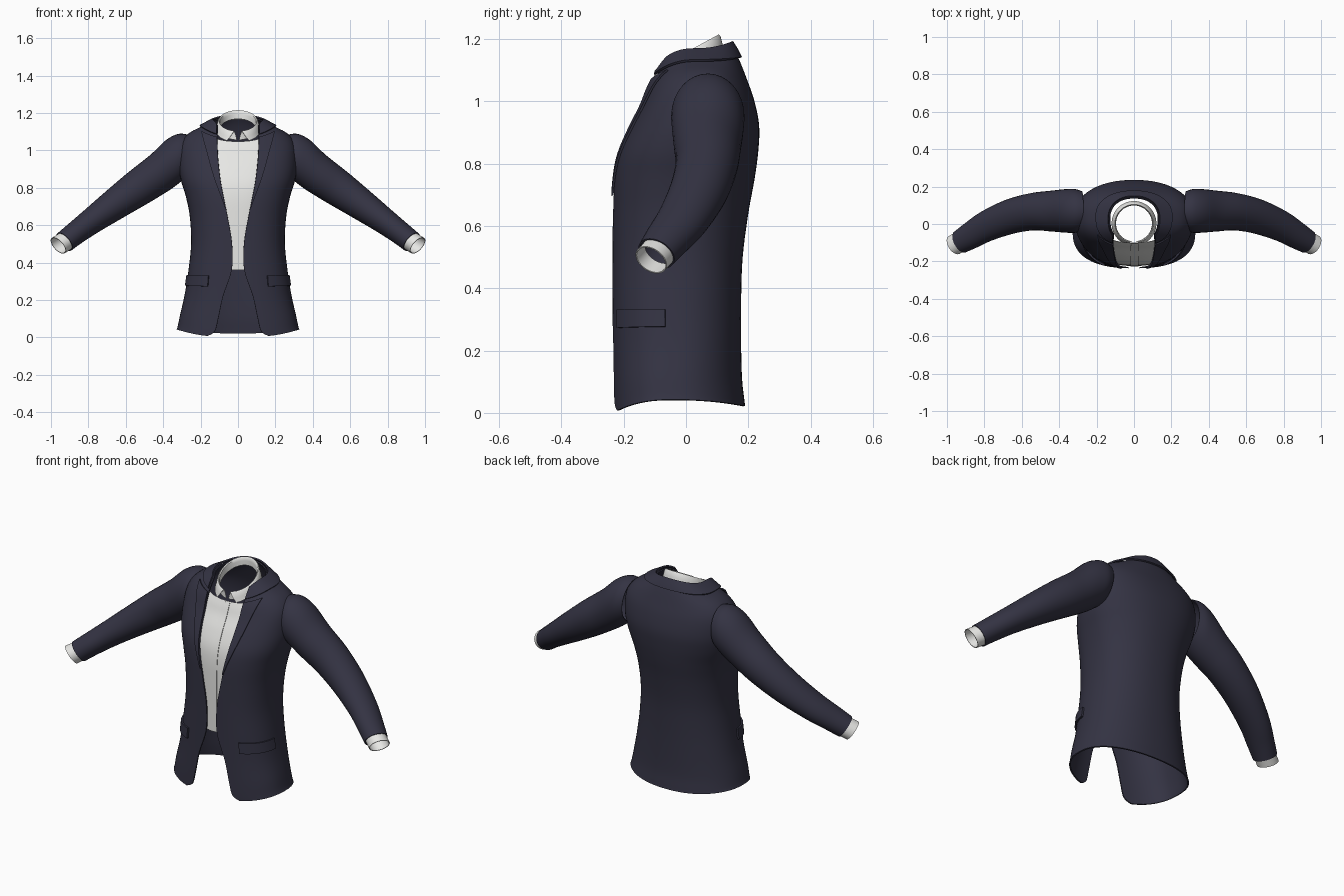
import bpy, math
from mathutils import Vector

if "Cube" in bpy.data.objects:
    bpy.data.objects.remove(bpy.data.objects["Cube"])


def material(name, rgb):
    m = bpy.data.materials.new(name)
    m.diffuse_color = (*rgb, 1)
    m.use_nodes = True
    m.node_tree.nodes["Principled BSDF"].inputs["Base Color"].default_value = m.diffuse_color
    return m


NAVY = material("navy cloth", (0.034, 0.033, 0.056))
WHITE = material("white cotton", (0.80, 0.80, 0.78))

# Torso rings: half width, front y, back y, z at front / side / back, front gap, centre y
TORSO = [
    (.328, -.236, .190, .000, .043, .022, .165, -.04),
    (.322, -.237, .187, .030, .062, .045, .125, -.04),
    (.310, -.237, .180, .100, .120, .110, .106, -.04),
    (.285, -.237, .177, .220, .230, .220, .080, -.03),
    (.265, -.237, .177, .360, .360, .360, .034, -.03),
    (.251, -.237, .182, .500, .500, .500, .032, -.02),
    (.257, -.236, .200, .640, .640, .640, .055, -.01),
    (.278, -.232, .220, .750, .750, .750, .077, .00),
    (.305, -.218, .232, .830, .840, .840, .092, .02),
    (.318, -.185, .235, .910, .930, .920, .102, .04),
    (.308, -.148, .220, .980, 1.03, 1.00, .108, .05),
    (.265, -.128, .196, 1.03, 1.09, 1.07, .110, .05),
    (.190, -.110, .168, 1.07, 1.13, 1.14, .110, .04),
    (.130, -.100, .142, 1.09, 1.162, 1.185, .108, .03),
]


def spline(rows, t):
    """Smooth interpolation between table rows."""
    i = min(int(t), len(rows) - 2)
    f = t - i
    p = [rows[max(0, min(len(rows) - 1, i + k))] for k in (-1, 0, 1, 2)]
    return [b + .5 * f * (c - a + f * (2 * a - 5 * b + 4 * c - d + f * (3 * (b - c) + d - a)))
            for a, b, c, d in zip(*p)]


def phi_at(t, x):
    """Angle from the front centre at which the torso reaches x."""
    a = spline(TORSO, t)[0]
    return math.copysign(math.asin(min(1, abs(x) / a) ** 1.25), x)


def torso(t, phi, off=0):
    a, yf, yb, zf, zs, zb, w, yc = spline(TORSO, t)
    s, c = math.sin(phi), math.cos(phi)
    front = c > 0
    e = 2 / 2.5 if front else 2 / 2.2
    x = math.copysign(abs(s) ** e, s) * (a + off)
    k = abs(c) ** e
    y = yc + k * ((yf - off - yc) if front else (yb + off - yc))
    z = zs + c * c * ((zf if front else zb) - zs)
    return (x, y, z + off * max(0, min(1, (t - 9) / 3)))


def steps(a, b, n):
    return [a + (b - a) * i / n for i in range(n + 1)]


def grid(name, rows, mat, wrap=False, mirror=False, thick=0.0):
    """Surface through rows of points, optionally mirrored and thickened inward."""
    n = len(rows[0])
    faces = []
    for r in range(len(rows) - 1):
        for c in range(n if wrap else n - 1):
            d = (c + 1) % n
            faces.append((r * n + c, r * n + d, (r + 1) * n + d, (r + 1) * n + c))
    me = bpy.data.meshes.new(name)
    me.from_pydata([tuple(p) for row in rows for p in row], [], faces)
    me.materials.append(mat)
    ob = bpy.data.objects.new(name, me)
    bpy.context.collection.objects.link(ob)
    bpy.ops.object.select_all(action='DESELECT')
    ob.select_set(True)
    bpy.context.view_layer.objects.active = ob
    if mirror:
        m = ob.modifiers.new("mirror", 'MIRROR')
        m.use_mirror_merge = False
        bpy.ops.object.modifier_apply(modifier="mirror")
    if thick:
        m = ob.modifiers.new("thickness", 'SOLIDIFY')
        m.thickness = thick
        m.offset = -1
        bpy.ops.object.modifier_apply(modifier="thickness")
    bpy.ops.object.shade_smooth_by_angle(angle=math.radians(40))
    return ob


# Jacket body, open at the front
rows = []
for t in steps(0, 13, 65):
    p0 = phi_at(t, spline(TORSO, t)[6])
    rows.append([torso(t, p) for p in steps(p0, 2 * math.pi - p0, 64)])
grid("jacket_body", rows, NAVY, thick=.007)

# Lapels, widening toward the notch
rows = []
for t in steps(6.5, 11.6, 30):
    w = spline(TORSO, t)[6]
    rows.append([torso(t, phi_at(t, x), .008) for x in steps(w - .002, w + .003 + .015 * (t - 6.5), 6)])
grid("lapel", rows, NAVY, mirror=True, thick=.007)

# Jacket collar around the neck
rows = []
for t in steps(11.9, 13, 8):
    p0 = phi_at(t, spline(TORSO, t)[6])
    rows.append([torso(t, p, .009) for p in steps(p0, 2 * math.pi - p0, 48)])
grid("jacket_collar", rows, NAVY, thick=.008)

# Pocket flaps
rows = [[torso(t, p, .009) for p in steps(.52, 1.46, 12)] for t in steps(3.38, 3.8, 4)]
grid("pocket_flap", rows, NAVY, mirror=True, thick=.009)

# Sleeve rings: top x, top z, bottom x, bottom z, centre y, half depth
SLEEVE = [
    (.270, 1.085, .285, .850, .070, .105),
    (.320, 1.088, .315, .825, .070, .117),
    (.385, 1.055, .355, .795, .070, .116),
    (.470, .975, .415, .757, .069, .109),
    (.590, .880, .490, .712, .066, .100),
    (.710, .778, .610, .643, .040, .093),
    (.830, .673, .740, .567, -.010, .083),
    (.910, .604, .830, .509, -.060, .073),
    (.966, .556, .890, .466, -.095, .064),
]
CUFF = [
    (.950, .560, .880, .480, -.085, .056),
    (.997, .531, .925, .451, -.112, .056),
]


def tube(table, t, n=32):
    def centre(u):
        r = spline(table, max(0, min(len(table) - 1, u)))
        return Vector(((r[0] + r[2]) / 2, r[4], (r[1] + r[3]) / 2)), r
    c, r = centre(t)
    tan = centre(t + .2)[0] - centre(t - .2)[0]
    up = Vector((r[0] - r[2], 0, r[1] - r[3])) / 2
    side = tan.cross(up).normalized() * r[5]
    return [c + up * math.cos(2 * math.pi * i / n) + side * math.sin(2 * math.pi * i / n)
            for i in range(n)]


grid("sleeve", [tube(SLEEVE, t) for t in steps(0, 8, 40)], NAVY, wrap=True, mirror=True, thick=.005)
grid("shirt_cuff", [tube(CUFF, t) for t in steps(0, 1, 4)], WHITE, wrap=True, mirror=True, thick=.004)

# Shirt front panel behind the opening
rows = []
for t in steps(4, 11.7, 40):
    h = spline(TORSO, t)[6] + .035
    rows.append([torso(t, phi_at(t, x), -.013) for x in steps(-h, h, 20)])
grid("shirt_front", rows, WHITE, thick=.003)

# Button placket
rows = [[torso(t, phi_at(t, x), -.009) for x in steps(-.018, .026, 4)] for t in steps(4, 11.5, 40)]
grid("shirt_placket", rows, WHITE, thick=.003)

# Shirt collar: inner stand, folded top edge, outer leaf with front points
# each row: radius, drop below the top line, front gap angle, extra drop at the points
rows = []
for rad, drop, gap, point in [(.098, .045, .06, 0), (.098, .020, .12, 0), (.099, .004, .18, 0), (.102, 0, .2, 0),
                              (.106, .004, .24, .002), (.112, .028, .38, .006), (.118, .048, .52, .010)]:
    row = []
    for p in steps(gap, 2 * math.pi - gap, 48):
        c = math.cos(p)
        row.append((rad * math.sin(p), .003 - rad * c, 1.157 - .056 * c - drop - point * max(0, c)))
    rows.append(row)
grid("shirt_collar", rows, WHITE, thick=.002)
